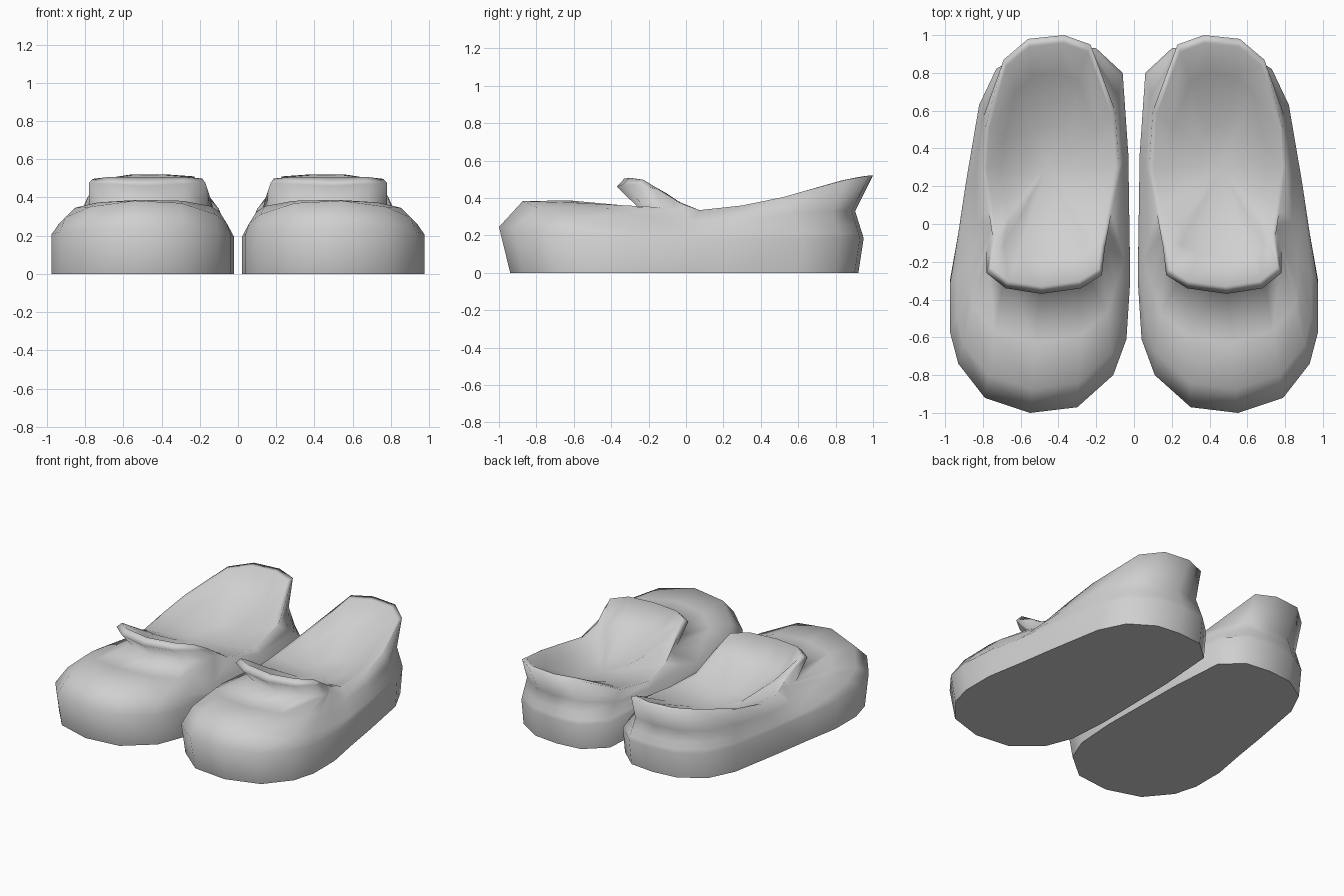
import bpy
import bmesh
from mathutils import Vector

if "Cube" in bpy.data.objects:
    bpy.data.objects.remove(bpy.data.objects["Cube"], do_unlink=True)

grey = bpy.data.materials.new("plain_grey")
grey.use_nodes = True
grey.diffuse_color = (0.63, 0.63, 0.63, 1)
grey.node_tree.nodes["Principled BSDF"].inputs["Base Color"].default_value = (0.63, 0.63, 0.63, 1)

# Widest outline of one shoe, counterclockwise from the toe
OUTLINE = [(.55, -1), (.79, -.92), (.93, -.74), (.975, -.57), (.975, -.32), (.93, -.05),
           (.89, .22), (.82, .63), (.73, .82), (.56, .93), (.38, .95), (.2, .93),
           (.06, .8), (.03, .37), (.02, -.3), (.04, -.61), (.11, -.8), (.3, -.97)]

# Edge of the foot opening, matching the outline point by point
RIM = [(.49, -.37, .46), (.68, -.34, .47), (.78, -.26, .475), (.765, -.17, .45),
       (.75, -.06, .385), (.77, .07, .335), (.8, .3, .36), (.785, .52, .405),
       (.69, .87, .5), (.56, .98, .52), (.37, 1, .52), (.23, .95, .51),
       (.1, .6, .34), (.08, .3, .29), (.12, .06, .31), (.155, -.13, .43),
       (.17, -.27, .475), (.28, -.34, .47)]

CENTRE = Vector((.46, .3, .25))


def front_factor(y):
    return min(1, max(0, (.1 - y) / 1.1))


def crease_point(mid, rim):
    """Groove under the tongue lip and under the flared heel collar."""
    if rim.y < 0:
        return Vector((rim.x, rim.y + .95 * (rim.z - .34), .35))
    if rim.z > .45:
        p = mid.lerp(CENTRE, .07)
        p.z = .33
        return p
    return mid.lerp(rim, .6)


def shoulder_point(mid, crease, k, bulge):
    p = mid.lerp(crease, k)
    p.z += bulge
    return p


def inner_point(rim, k, keep):
    """Point of the inner lining: moved inward and lowered to the footbed."""
    p = rim.lerp(CENTRE, k)
    p.z = CENTRE.z + (rim.z - CENTRE.z) * keep
    return p


def column(mid_xy, rim_xyz):
    """All points of one cross-section, from sole edge to footbed."""
    x, y = mid_xy
    front = front_factor(y)
    mid = Vector((x, y, .185 + .06 * front ** 2))
    rim = Vector(rim_xyz)
    crease = crease_point(mid, rim)
    # Rounded top edge, raised along the tongue
    lip = rim.lerp(CENTRE, .06)
    lip.z = rim.z + (.01 - (rim.y + .2) * .2 if rim.y < -.2 else -.005)
    return [Vector((x, y * (.94 if y < 0 else .97), 0)), mid,
            shoulder_point(mid, crease, .17, .12 * front ** 3),
            shoulder_point(mid, crease, .5, .09 * front ** 1.5),
            crease, rim, lip,
            inner_point(rim, .29, .6), inner_point(rim, .68, .07)]


def build_shoe(name, side):
    bm = bmesh.new()
    columns = [[bm.verts.new((p.x * side, p.y, p.z)) for p in column(m, r)]
               for m, r in zip(OUTLINE, RIM)]
    # Upper and lining
    for a, b in zip(columns, columns[1:] + columns[:1]):
        for i in range(len(a) - 1):
            bm.faces.new((a[i], b[i], b[i + 1], a[i + 1]))
    # Footbed
    bed = bm.verts.new((CENTRE.x * side, CENTRE.y, CENTRE.z))
    for a, b in zip(columns, columns[1:] + columns[:1]):
        bm.faces.new((a[-1], b[-1], bed))
    for face in bm.faces:
        face.smooth = True
    # Flat sole with a sharp edge
    sole = bm.faces.new([c[0] for c in columns])
    for edge in sole.edges:
        edge.smooth = False
    bmesh.ops.recalc_face_normals(bm, faces=bm.faces)
    mesh = bpy.data.meshes.new(name)
    bm.to_mesh(mesh)
    bm.free()
    mesh.materials.append(grey)
    bpy.context.collection.objects.link(bpy.data.objects.new(name, mesh))


build_shoe("left_shoe", 1)
build_shoe("right_shoe", -1)
